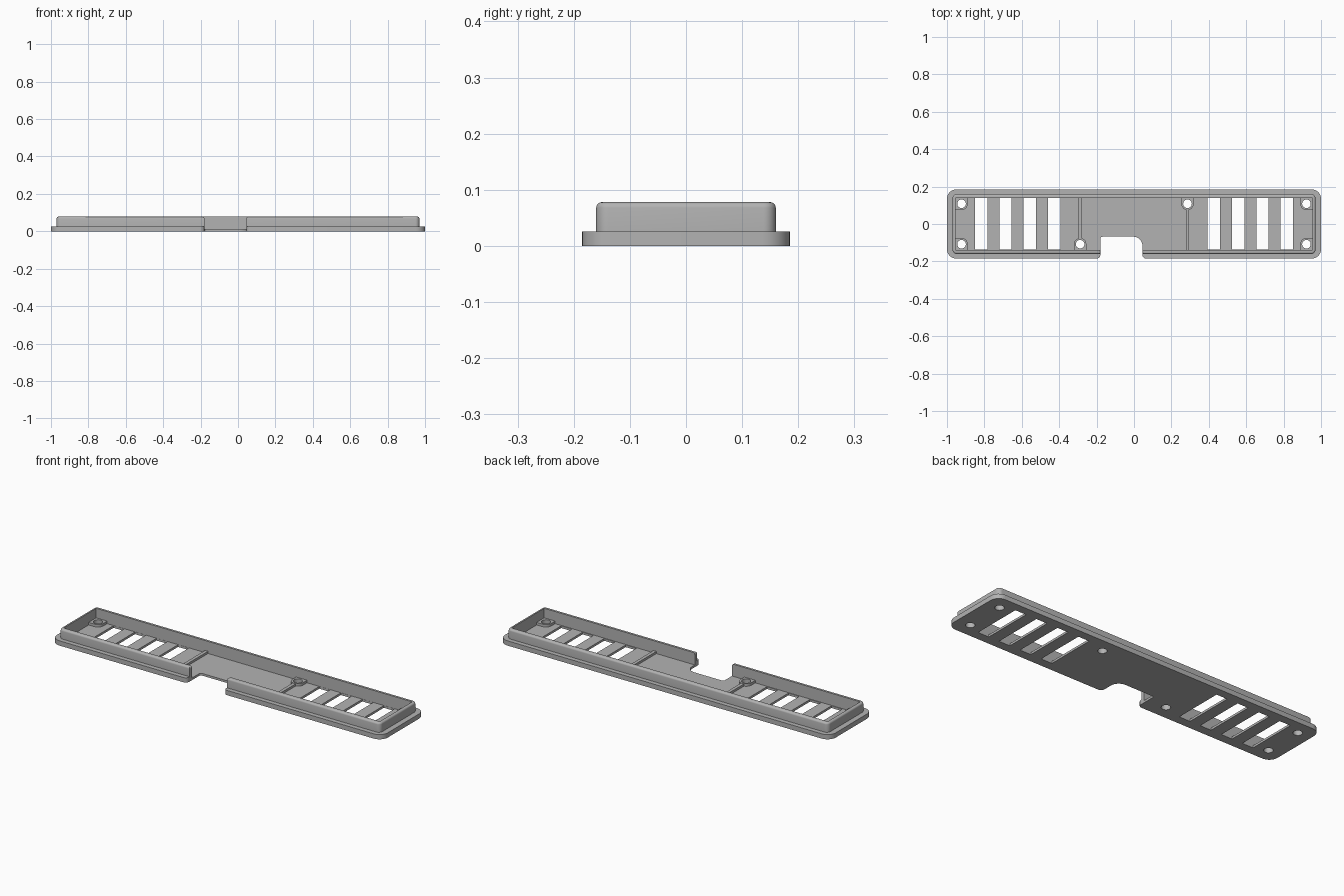
import bpy, bmesh, math
from mathutils import Vector

cube = bpy.data.objects.get("Cube")
if cube:
    bpy.data.objects.remove(cube)

grey = bpy.data.materials.new("mid grey")
grey.use_nodes = True
colour = (0.45, 0.45, 0.45, 1)
grey.diffuse_color = colour
grey.node_tree.nodes["Principled BSDF"].inputs["Base Color"].default_value = colour

# Shared dimensions
FLOOR, FLANGE, TOP = 0.012, 0.026, 0.078
IX, IY = 0.955, 0.14            # inside of the wall
NL, NR, NY = -0.18, 0.045, -0.068  # notch left, right and back
HX, HY, HOLE = 0.922, 0.108, 0.023  # screw positions and radius


def rounded(corners, steps=8):
    """Outline from (x, y, radius) right-angled corners."""
    out = []
    for i, (x, y, r) in enumerate(corners):
        p = Vector((x, y))
        if r == 0:
            out.append(p)
            continue
        a = (Vector(corners[i - 1][:2]) - p).normalized()
        b = (Vector(corners[(i + 1) % len(corners)][:2]) - p).normalized()
        for k in range(steps + 1):
            t = math.pi / 2 * k / steps
            out.append(p + r * (a * (1 - math.sin(t)) + b * (1 - math.cos(t))))
    return out


def rect(x0, x1, y0, y1):
    return rounded([(x0, y0, 0), (x1, y0, 0), (x1, y1, 0), (x0, y1, 0)])


def circle(x, y, r, n=24):
    return [Vector((x + r * math.cos(math.tau * k / n),
                    y + r * math.sin(math.tau * k / n))) for k in range(n)]


def on_inside(v):
    return abs(v.co.x) < IX + 1e-4 and abs(v.co.y) < IY + 1e-4


def prism(name, loops, z0, z1, bevel=0):
    """Extrude an outline (first loop) with holes (other loops)."""
    curve = bpy.data.curves.new(name, "CURVE")
    curve.dimensions, curve.fill_mode = "2D", "BOTH"
    curve.extrude = (z1 - z0) / 2
    for loop in loops:
        s = curve.splines.new("POLY")
        s.points.add(len(loop) - 1)
        for pt, p in zip(s.points, loop):
            pt.co = (p.x, p.y, 0, 1)
        s.use_cyclic_u = True
    temp = bpy.data.objects.new(name + "_outline", curve)
    bpy.context.collection.objects.link(temp)
    deps = bpy.context.evaluated_depsgraph_get()
    mesh = bpy.data.meshes.new_from_object(temp.evaluated_get(deps))
    bpy.data.objects.remove(temp)
    bpy.data.curves.remove(curve)

    bm = bmesh.new()
    bm.from_mesh(mesh)
    bmesh.ops.remove_doubles(bm, verts=bm.verts, dist=1e-5)
    bmesh.ops.dissolve_limit(bm, angle_limit=0.01, verts=bm.verts, edges=bm.edges)
    bmesh.ops.translate(bm, verts=bm.verts, vec=(0, 0, (z0 + z1) / 2))
    bmesh.ops.recalc_face_normals(bm, faces=bm.faces)
    if bevel:
        rim = [e for e in bm.edges
               if all(v.co.z > z1 - 1e-4 for v in e.verts)
               and not all(on_inside(v) for v in e.verts)]
        bmesh.ops.bevel(bm, geom=rim, offset=bevel, segments=4, profile=0.5,
                        affect="EDGES", clamp_overlap=True)
    bm.to_mesh(mesh)
    bm.free()
    mesh.name = name
    mesh.materials.clear()
    mesh.materials.append(grey)
    ob = bpy.data.objects.new(name, mesh)
    bpy.context.collection.objects.link(ob)
    bpy.ops.object.select_all(action="DESELECT")
    ob.select_set(True)
    bpy.context.view_layer.objects.active = ob
    bpy.ops.object.shade_smooth_by_angle(angle=math.radians(35))
    return ob


def outer(hx, hy, r, end):
    """Outer corners from the left to the right side of the notch."""
    return [(NL, -hy, end), (-hx, -hy, r), (-hx, hy, r),
            (hx, hy, r), (hx, -hy, r), (NR, -hy, end)]


def frame(hx, hy, r, end):
    """Ring round the cavity, open at the notch."""
    return rounded(outer(hx, hy, r, end) + [
        (NR, -IY, 0), (IX, -IY, 0), (IX, IY, 0),
        (-IX, IY, 0), (-IX, -IY, 0), (NL, -IY, 0)])


# Floor with vents and screw holes
screws = [(sx * HX, sy * HY) for sx in (-1, 1) for sy in (-1, 1)]
middle = [(-0.288, -1), (0.286, 1)]
screws += [(x, s * HY) for x, s in middle]
vents = []
for side in (-1, 1):
    for i in range(4):
        c = side * (0.427 + 0.13 * i)
        vents.append(rect(c - 0.033, c + 0.033, -IY + 0.004, IY - 0.001))
outline = rounded(outer(1, 0.185, 0.05, 0.02) + [(NR, NY, 0.048), (NL, NY, 0.012)])
prism("floor", [outline] + vents + [circle(x, y, HOLE) for x, y in screws], 0, FLOOR)

# Stepped rim: wide flange and taller wall
prism("flange", [frame(1, 0.185, 0.05, 0.02)], FLOOR, FLANGE)
prism("wall", [frame(0.97, 0.16, 0.022, 0)], FLANGE, TOP, bevel=0.01)

# Corner screw bosses
for sx in (-1, 1):
    for sy in (-1, 1):
        x, y = sx * (HX - 0.033), sy * (HY - 0.033)
        pad = rounded([(x, y, 0.033), (sx * IX, y, 0),
                       (sx * IX, sy * IY, 0), (x, sy * IY, 0)])
        prism("corner_boss", [pad, circle(sx * HX, sy * HY, HOLE)], FLOOR, FLANGE)

# Middle screw bosses, each with a rib across the floor
for x, s in middle:
    y, r = s * (HY - 0.033), 0.033
    pad = rounded([(x - r, y, r * 0.999), (x + r, y, r * 0.999),
                   (x + r, s * IY, 0), (x - r, s * IY, 0)])
    prism("middle_boss", [pad, circle(x, s * HY, HOLE)], FLOOR, FLANGE)
    y0, y1 = sorted((y + s * 0.002, -s * IY))
    prism("cross_rib", [rect(x - 0.009, x + 0.009, y0, y1)], FLOOR, FLANGE - 0.002)
